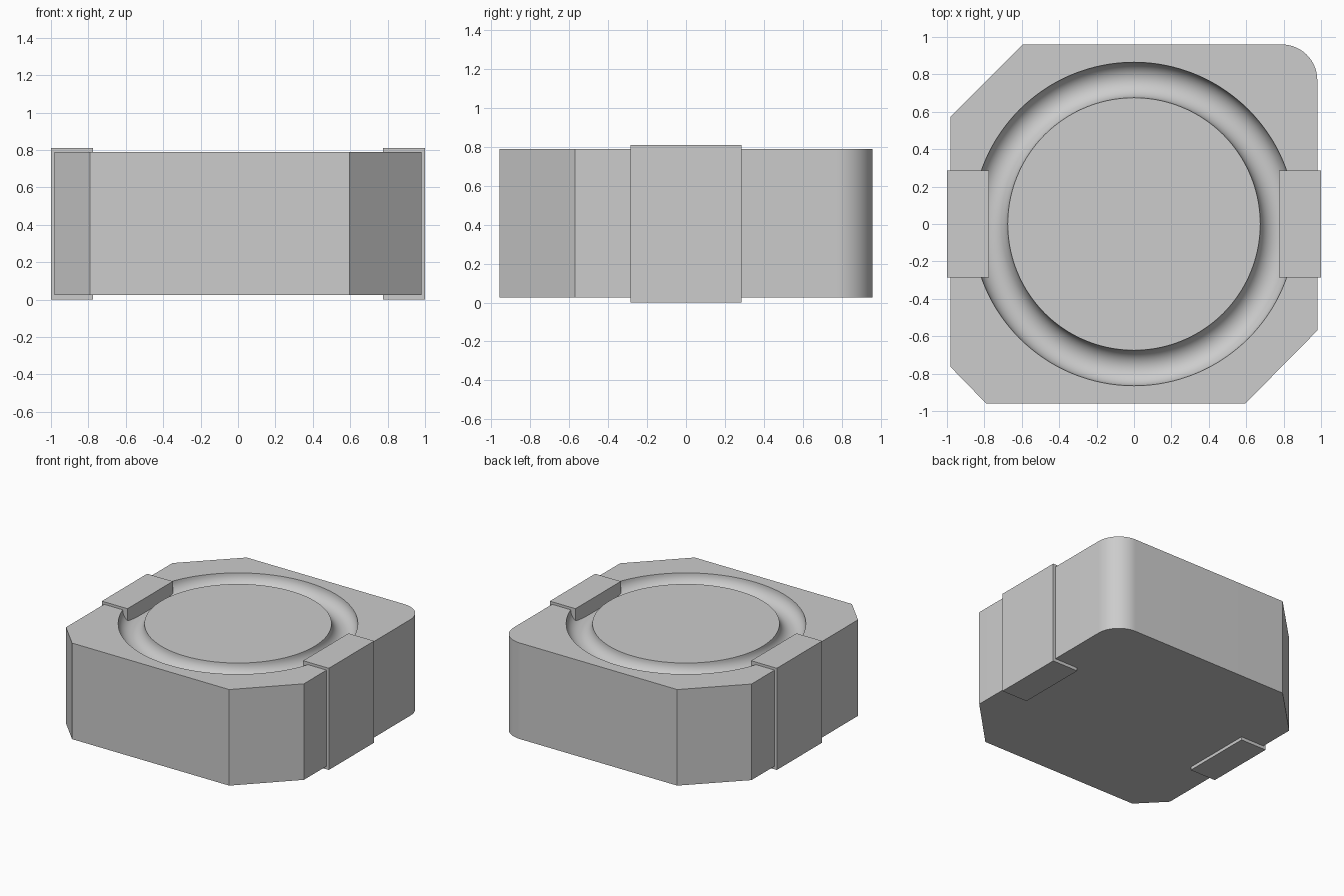
import bpy, bmesh
from math import radians, sin, cos

default_cube = bpy.data.objects.get("Cube")
if default_cube:
    bpy.data.objects.remove(default_cube, do_unlink=True)

BOTTOM, TOP = 0.025, 0.79

grey = bpy.data.materials.new("light grey")
grey.use_nodes = True
colour = (0.604, 0.604, 0.604, 1)
grey.diffuse_color = colour
grey.node_tree.nodes["Principled BSDF"].inputs["Base Color"].default_value = colour


def add_object(name, bm):
    bmesh.ops.recalc_face_normals(bm, faces=bm.faces)
    mesh = bpy.data.meshes.new(name)
    bm.to_mesh(mesh)
    bm.free()
    mesh.materials.append(grey)
    obj = bpy.data.objects.new(name, mesh)
    bpy.context.collection.objects.link(obj)
    return obj


def activate(obj):
    bpy.ops.object.select_all(action="DESELECT")
    obj.select_set(True)
    bpy.context.view_layer.objects.active = obj


# Body: square block with three cut corners and one rounded corner
radius, steps = 0.19, 16
outline = [(-0.98, 0.575), (-0.98, -0.765), (-0.79, -0.96),
           (0.595, -0.96), (0.98, -0.57)]
for i in range(steps + 1):
    a = radians(90 * i / steps)
    outline.append((0.98 - radius + radius * cos(a), 0.96 - radius + radius * sin(a)))
outline.append((-0.595, 0.96))

bm = bmesh.new()
base = bm.faces.new([bm.verts.new((x, y, BOTTOM)) for x, y in outline])
extruded = bmesh.ops.extrude_face_region(bm, geom=[base], use_keep_orig=True)
top_verts = [v for v in extruded["geom"] if isinstance(v, bmesh.types.BMVert)]
bmesh.ops.translate(bm, verts=top_verts, vec=(0, 0, TOP - BOTTOM))
body = add_object("body", bm)

# Ring groove: half-round channel cut into the top
bpy.ops.mesh.primitive_torus_add(major_radius=0.77, minor_radius=0.095,
                                 major_segments=128, minor_segments=32,
                                 location=(0, 0, TOP + 0.001))
cutter = bpy.context.object
cutter.name = "groove_cutter"
cutter.data.materials.append(grey)
activate(body)
groove = body.modifiers.new("groove", "BOOLEAN")
groove.operation = "DIFFERENCE"
groove.solver = "EXACT"
groove.object = cutter
bpy.ops.object.modifier_apply(modifier=groove.name)
bpy.data.objects.remove(cutter, do_unlink=True)
activate(body)
bpy.ops.object.shade_smooth_by_angle(angle=radians(30))

# Terminals: solid side blocks standing slightly proud of the body
for name, side in (("left_terminal", 1), ("right_terminal", -1)):
    bm = bmesh.new()
    bmesh.ops.create_cube(bm, size=1)
    bmesh.ops.scale(bm, verts=bm.verts, vec=(0.226, 0.57, 0.81))
    bmesh.ops.translate(bm, verts=bm.verts, vec=(side * 0.887, 0, 0.405))
    add_object(name, bm)
